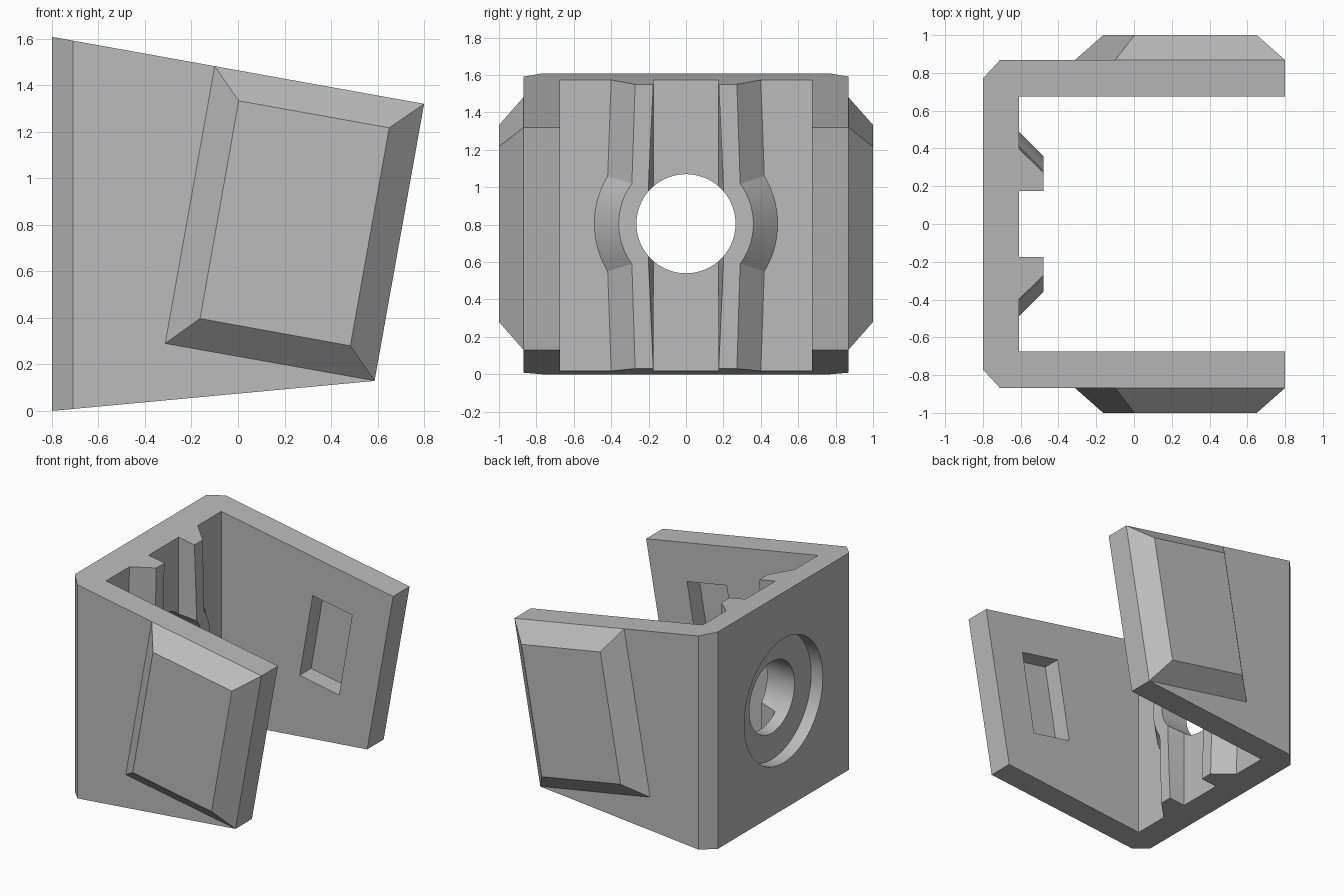
import bpy, bmesh, math
from mathutils import Matrix, Vector

if "Cube" in bpy.data.objects:
    bpy.data.objects.remove(bpy.data.objects["Cube"])

grey = bpy.data.materials.new("plain grey")
grey.use_nodes = True
colour = (0.5, 0.5, 0.5, 1)
grey.diffuse_color = colour
grey.node_tree.nodes["Principled BSDF"].inputs["Base Color"].default_value = colour

WALL, RIB, HOLE_Z = -0.61, -0.48, 0.805


def top(x):
    return 1.608 - 0.18 * (x + 0.8)


def bottom(x):
    return 0.093 * (x + 0.8)


def finish(name, bm):
    bmesh.ops.recalc_face_normals(bm, faces=bm.faces)
    mesh = bpy.data.meshes.new(name)
    bm.to_mesh(mesh)
    bm.free()
    mesh.materials.append(grey)
    obj = bpy.data.objects.new(name, mesh)
    bpy.context.collection.objects.link(obj)
    return obj


def loft(name, rings):
    """Skin a list of equal-length point rings and cap both ends."""
    bm = bmesh.new()
    rows = [[bm.verts.new(p) for p in ring] for ring in rings]
    n = len(rows[0])
    for a, b in zip(rows, rows[1:]):
        for i in range(n):
            j = (i + 1) % n
            bm.faces.new((a[i], a[j], b[j], b[i]))
    bm.faces.new(rows[0])
    bm.faces.new(rows[-1])
    return finish(name, bm)


def rod(name, radius, x0, x1):
    bm = bmesh.new()
    place = Matrix.Translation(((x0 + x1) / 2, 0, HOLE_Z)) @ Matrix.Rotation(math.pi / 2, 4, 'Y')
    bmesh.ops.create_cone(bm, cap_ends=True, segments=72, radius1=radius,
                          radius2=radius, depth=x1 - x0, matrix=place)
    return finish(name, bm)


def cut(obj, cutter):
    mod = obj.modifiers.new("cut", 'BOOLEAN')
    mod.operation, mod.solver, mod.object = 'DIFFERENCE', 'EXACT', cutter
    bpy.context.view_layer.objects.active = obj
    bpy.ops.object.modifier_apply(modifier=mod.name)


# U-shaped bracket with sloped top, bottom and arm ends
half = [(WALL, 0.675), (0.8, 0.675), (0.8, 0.868), (-0.71, 0.868), (-0.8, 0.77)]
outline = half + [(x, -y) for x, y in reversed(half)]
low = [(0.587 if x > 0.7 else x, y) for x, y in outline]
bracket = loft("bracket", [[(x, y, bottom(x)) for x, y in low],
                           [(x, y, top(x)) for x, y in outline]])

# Ribs beside the hole, bulging around it
levels = [-1] + [i / 10 for i in range(-10, 11)] + [1]


def rib(name, side):
    rings = []
    for i, t in enumerate(levels):
        if i in (0, len(levels) - 1):
            edge = top if t > 0 else bottom
            zb, zt = edge(WALL), edge(RIB)
            base, crest, inner = 0.40, 0.272, 0.175
        else:
            ab, at = math.radians(31.3 * t), math.radians(36.5 * t)
            base, zb = 0.49 * math.cos(ab), HOLE_Z + 0.49 * math.sin(ab)
            crest, zt = 0.36 * math.cos(at), HOLE_Z + 0.36 * math.sin(at)
            inner = 0.2
        rings.append([(WALL, side * 0.175, zb), (WALL, side * base, zb),
                      (RIB, side * crest, zt), (RIB, side * inner, zt)])
    return loft(name, rings)


ribs = [rib("left_rib", 1), rib("right_rib", -1)]

# Through hole, counterbore on the outside and slots inside the arms
cutters = [rod("hole_cutter", 0.265, -1, 0), rod("counterbore_cutter", 0.46, -1, -0.705)]
for obj in [bracket] + ribs:
    cut(obj, cutters[0])
cut(bracket, cutters[1])
slot = [(0.14, 1.15), (0.464, 1.092), (0.357, 0.471), (0.033, 0.53)]
for side in (1, -1):
    cutter = loft("slot_cutter", [[(x, side * y, z) for x, z in slot] for y in (0.6, 0.81)])
    cut(bracket, cutter)
    cutters.append(cutter)
for cutter in cutters:
    bpy.data.objects.remove(cutter)

# Bevelled pads on the outside of the arms
pad_base = [(-0.313, 0.29), (0.587, 0.13), (0.8, 1.32), (-0.1, 1.482)]
pad_face = [(-0.163, 0.397), (0.483, 0.28), (0.65, 1.217), (0.003, 1.333)]
pads = [loft(name, [[(x, side * 0.868, z) for x, z in pad_base],
                    [(x, side * 1.0, z) for x, z in pad_face]])
        for name, side in (("back_pad", 1), ("front_pad", -1))]

# Smooth round surfaces, keep edges crisp
bpy.ops.object.select_all(action='DESELECT')
for obj in [bracket] + ribs + pads:
    obj.select_set(True)
bpy.context.view_layer.objects.active = bracket
bpy.ops.object.shade_smooth_by_angle(angle=math.radians(20))
